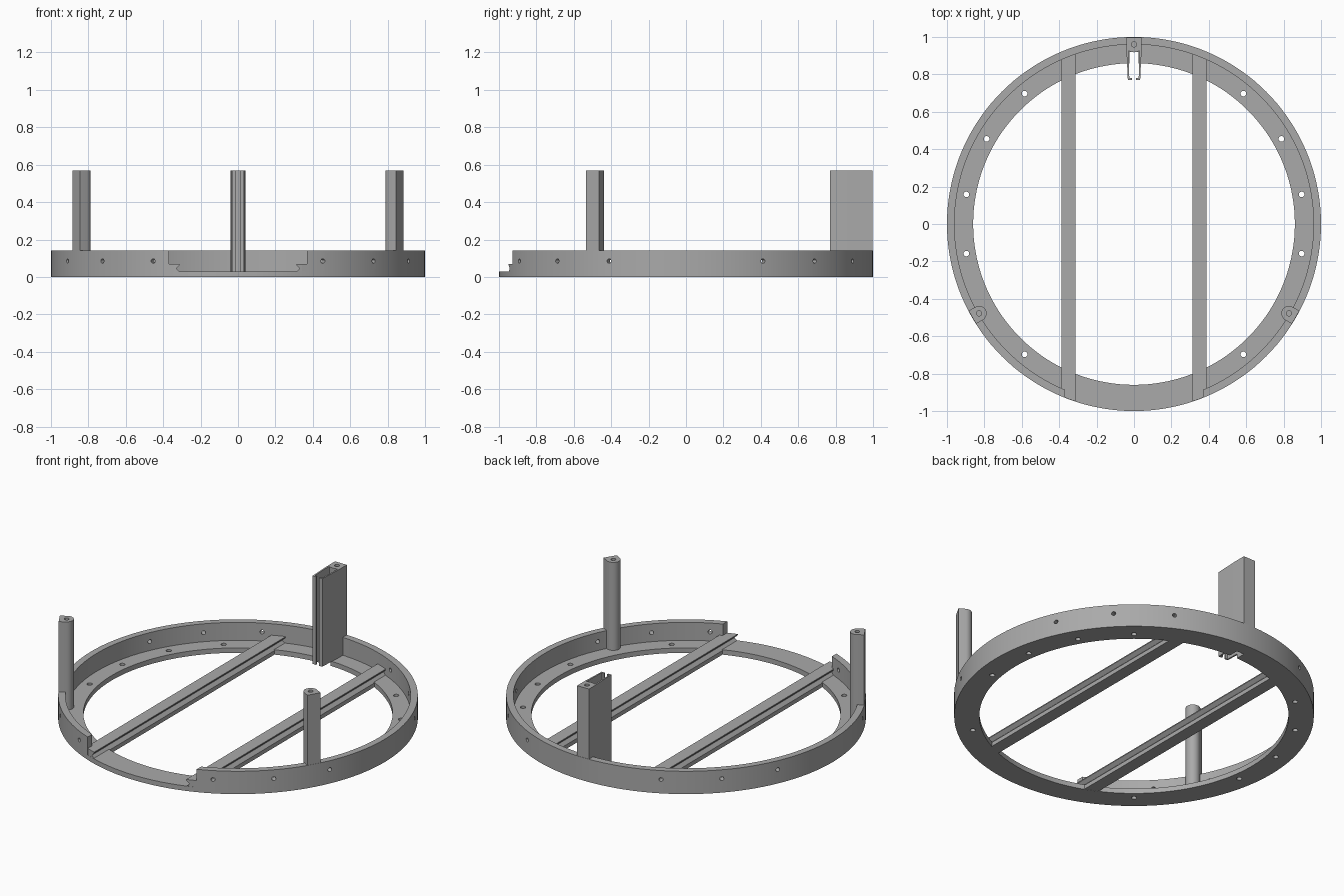
import bpy, bmesh
from math import radians, sin, cos, pi
from mathutils import Matrix, Vector

if "Cube" in bpy.data.objects:
    bpy.data.objects.remove(bpy.data.objects["Cube"])

FLANGE, WALL, TOP = 0.03, 0.14, 0.57

grey = bpy.data.materials.new("plain grey")
grey.use_nodes = True
colour = (0.40, 0.40, 0.40, 1)
grey.diffuse_color = colour
grey.node_tree.nodes["Principled BSDF"].inputs["Base Color"].default_value = colour


def make(name, bm):
    bmesh.ops.recalc_face_normals(bm, faces=bm.faces)
    mesh = bpy.data.meshes.new(name)
    bm.to_mesh(mesh)
    bm.free()
    mesh.materials.append(grey)
    obj = bpy.data.objects.new(name, mesh)
    bpy.context.collection.objects.link(obj)
    return obj


def select(obj):
    bpy.ops.object.select_all(action='DESELECT')
    obj.select_set(True)
    bpy.context.view_layer.objects.active = obj


def boolean(obj, cutter, operation='DIFFERENCE'):
    mod = obj.modifiers.new("cut", 'BOOLEAN')
    mod.operation, mod.object, mod.solver = operation, cutter, 'EXACT'
    select(obj)
    bpy.ops.object.modifier_apply(modifier=mod.name)
    bpy.data.objects.remove(cutter)


def smooth(obj):
    select(obj)
    bpy.ops.object.shade_smooth_by_angle(angle=radians(30))


def extrude(bm, outline, shift):
    face = bm.faces.new([bm.verts.new(p) for p in outline])
    new = bmesh.ops.extrude_face_region(bm, geom=[face])["geom"]
    verts = [v for v in new if isinstance(v, bmesh.types.BMVert)]
    bmesh.ops.translate(bm, verts=verts, vec=shift)


def cylinder(bm, radius, depth, matrix, segments=20):
    bmesh.ops.create_cone(bm, cap_ends=True, segments=segments, radius1=radius,
                          radius2=radius, depth=depth, matrix=matrix)


def box(bm, low, high):
    low, high = Vector(low), Vector(high)
    bmesh.ops.create_cube(bm, size=1, matrix=Matrix.Translation((low + high) / 2)
                          @ Matrix.Diagonal((*(high - low), 1)))


def polar(radius, degrees, z):
    a = radians(degrees)
    return Vector((radius * cos(a), radius * sin(a), z))


# Ring: L-shaped section swept around the centre
bm = bmesh.new()
section = [(0.86, 0), (1, 0), (1, WALL), (0.96, WALL), (0.96, FLANGE), (0.86, FLANGE)]
steps = 144
loops = [[bm.verts.new(polar(r, 360 * i / steps, z)) for r, z in section]
         for i in range(steps)]
for i in range(steps):
    a, b = loops[i], loops[(i + 1) % steps]
    for j in range(len(section)):
        k = (j + 1) % len(section)
        bm.faces.new((a[j], b[j], b[k], a[k]))
ring = make("ring", bm)

# Front opening, slot under the rear bracket, and screw holes
bm = bmesh.new()
box(bm, (-0.37, -1.1, FLANGE), (0.37, -0.8, 0.3))
box(bm, (-0.025, 0.8, -0.1), (0.025, 0.92, 0.1))
for angle in (50, 30, 10, -10, -50):
    for a in (angle, 180 - angle):
        cylinder(bm, 0.015, 0.2, Matrix.Translation(polar(0.91, a, 0)))
for angle in (24.3, 43.5, 63):
    for a in (angle, -angle, 180 - angle, 180 + angle):
        cylinder(bm, 0.012, 0.1, Matrix.Translation(polar(0.98, a, 0.085))
                 @ Matrix.Rotation(radians(a), 4, 'Z') @ Matrix.Rotation(pi / 2, 4, 'Y'))
boolean(ring, make("ring_cutter", bm))
smooth(ring)

# Rails: grooved section, ends trimmed to the ring's outline
half = [(0.038, 0.001), (0.038, 0.026), (0.019, 0.045), (0.038, 0.064), (0.038, 0.07)]
for name, x in (("left_rail", 0.35), ("right_rail", -0.35)):
    bm = bmesh.new()
    outline = half + [(-w, z) for w, z in reversed(half)]
    extrude(bm, [(x + w, -1, z) for w, z in outline], (0, 2, 0))
    rail = make(name, bm)
    bm = bmesh.new()
    cylinder(bm, 0.999, 1, Matrix.Identity(4), steps)
    boolean(rail, make("trim", bm), 'INTERSECT')

# Front posts: flat outside, round inside, screw hole in the top
for name, angle in (("left_post", -30), ("right_post", 210)):
    turn = Matrix.Rotation(radians(angle), 4, 'Z')
    arc = [(0.956 + 0.04 * cos(t), 0.04 * sin(t))
           for t in (pi / 2 + pi * i / 16 for i in range(17))]
    bm = bmesh.new()
    extrude(bm, [turn @ Vector((u, v, FLANGE)) for u, v in [(0.998, 0.04)] + arc
                 + [(0.998, -0.04)]], (0, 0, TOP - FLANGE))
    post = make(name, bm)
    bm = bmesh.new()
    cylinder(bm, 0.014, 0.2, Matrix.Translation(polar(0.956, angle, TOP)))
    boolean(post, make("post_cutter", bm))
    smooth(post)

# Rear bracket: solid back with two thin tapering arms and inturned lips
right_side = [(0.04, 0.998), (0.04, 0.92), (0.033, 0.77), (0.01, 0.77), (0.01, 0.78),
              (0.025, 0.78), (0.03, 0.92)]
arc = [(0.03 * cos(t), 0.93 - 0.012 * sin(t)) for t in (pi * i / 8 for i in range(1, 8))]
outline = right_side + arc + [(-x, y) for x, y in reversed(right_side)]
bm = bmesh.new()
extrude(bm, [(x, y, FLANGE) for x, y in outline], (0, 0, TOP - FLANGE))
bracket = make("rear_bracket", bm)
bm = bmesh.new()
cylinder(bm, 0.014, 0.2, Matrix.Translation((0, 0.96, TOP)))
boolean(bracket, make("bracket_cutter", bm))
smooth(bracket)
